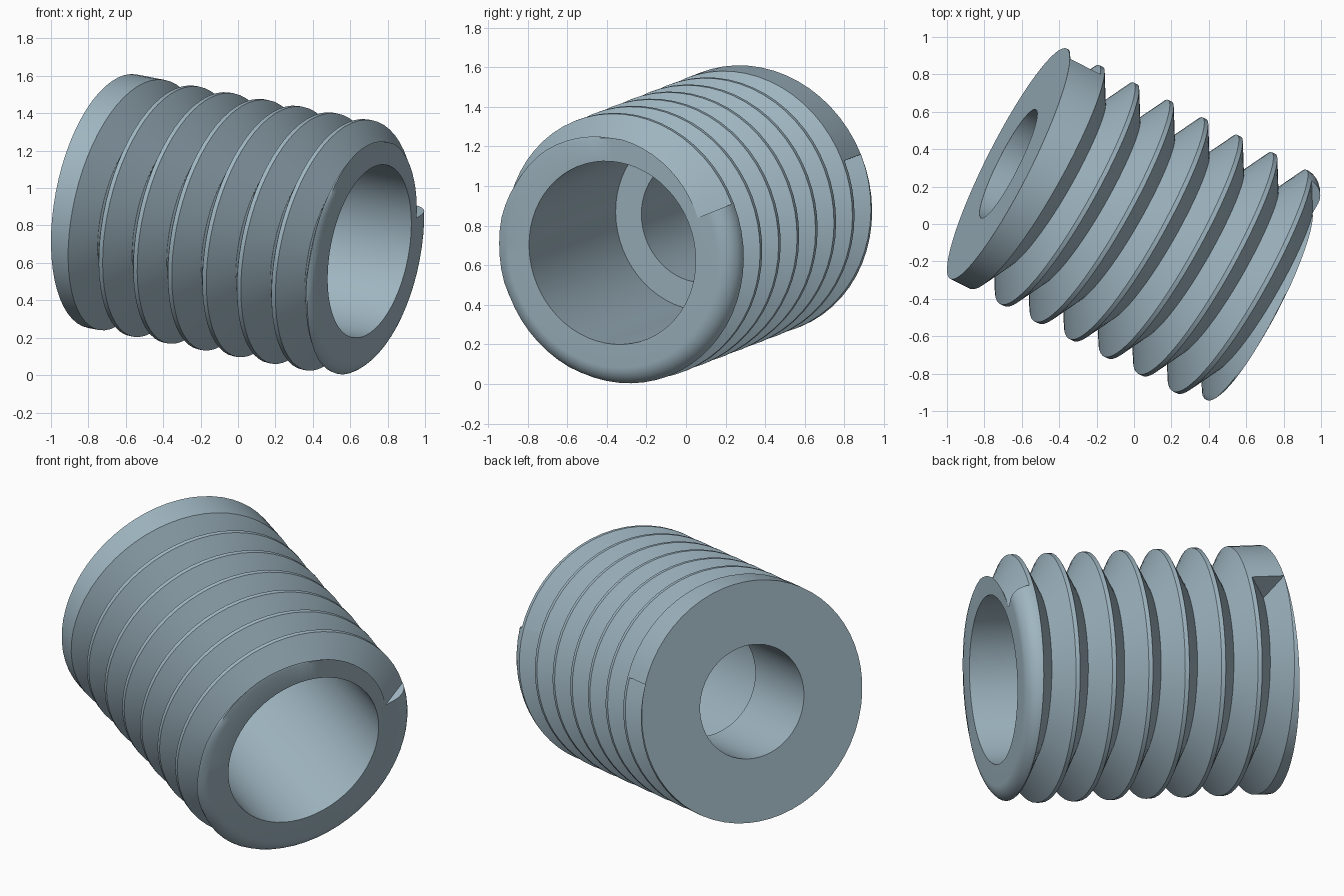
import bpy, bmesh, math
from mathutils import Matrix, Vector

if "Cube" in bpy.data.objects:
    bpy.data.objects.remove(bpy.data.objects["Cube"])

PITCH, HALF = 0.21, 0.093            # thread pitch, half width of the V groove
CREST, ROOT, TURNS = 0.69, 0.53, 7
LENGTH = HALF + TURNS * PITCH
FILLET = 0.10                        # rounded front rim
BORE, HOLE, BORE_DEPTH = 0.47, 0.325, 0.985
COLS, RIM = 60, 10
START = math.radians(19.8)           # angle where the groove starts and ends


def rim_radius(s):
    """Outer radius of the blank, with its rounded front rim."""
    d = max(0.0, s - (LENGTH - FILLET))
    return CREST - FILLET + math.sqrt(max(0.0, FILLET ** 2 - d ** 2))


def profile(t):
    """Closed (position, radius) section after a fraction t of a turn."""
    pts = [(0.0, CREST)]
    for k in range(TURNS):
        c = HALF + PITCH * (t + k)
        pts += [(c - HALF, CREST), (c, ROOT)]
        if k < TURNS - 1:
            pts.append((c + HALF, CREST))
    # front flank of the last groove, trimmed by the rim and the end face
    end = min(c + HALF, LENGTH)
    samples = [c + (end - c) * i / RIM for i in range(1, RIM + 1)]
    samples += [end + (LENGTH - end) * math.sin(math.pi / 2 * i / RIM) for i in range(1, RIM + 1)]
    for s in samples:
        flank = ROOT + (CREST - ROOT) * min(1.0, (s - c) / HALF)
        pts.append((s, min(flank, rim_radius(s))))
    # stepped bore
    step = LENGTH - BORE_DEPTH
    return pts + [(LENGTH, BORE), (step, BORE), (step, HOLE), (0.0, HOLE)]


def place(p, angle):
    return Vector((p[1] * math.cos(angle), p[1] * math.sin(angle), p[0]))


# threaded sleeve: sections swept one turn, the groove advancing one pitch
bm = bmesh.new()
columns = []
for j in range(COLS + 1):
    t = j / COLS
    columns.append([bm.verts.new(place(p, START - math.tau * t)) for p in profile(t)])
for a, b in zip(columns, columns[1:]):
    n = len(a)
    for i in range(n):
        k = (i + 1) % n
        bm.faces.new((a[i], a[k], b[k], b[i]))

# flat end walls of the groove
front = [(LENGTH - HALF, CREST)]
front += [p for p in profile(0.0)[:-4] if p[0] > LENGTH - HALF + 0.001]
front.append((LENGTH, ROOT))
back = [(0.0, CREST), (HALF, ROOT), (2 * HALF, CREST)]
for wall in (front, back):
    bm.faces.new([bm.verts.new(place(p, START)) for p in wall])
bmesh.ops.remove_doubles(bm, verts=bm.verts, dist=0.0005)
bmesh.ops.dissolve_degenerate(bm, edges=bm.edges, dist=0.0002)
bmesh.ops.recalc_face_normals(bm, faces=bm.faces)

# tilt the sleeve into its resting pose
d = Vector((0.879, -0.444, -0.171)).normalized()
u = Vector((-d.y, d.x, 0)).normalized()
v = d.cross(u)
origin = Vector((0.703, -0.372, 0.6625)) - d * LENGTH
pose = Matrix((u, v, d)).transposed().to_4x4()
pose.translation = origin
bm.transform(pose)

mesh = bpy.data.meshes.new("threaded_sleeve")
bm.to_mesh(mesh)
bm.free()
sleeve = bpy.data.objects.new("threaded_sleeve", mesh)
bpy.context.collection.objects.link(sleeve)

steel = bpy.data.materials.new("blue_grey_steel")
steel.diffuse_color = (0.35, 0.47, 0.54, 1)
steel.use_nodes = True
steel.node_tree.nodes["Principled BSDF"].inputs["Base Color"].default_value = steel.diffuse_color
mesh.materials.append(steel)

bpy.context.view_layer.objects.active = sleeve
sleeve.select_set(True)
bpy.ops.object.shade_smooth_by_angle(angle=math.radians(30))
